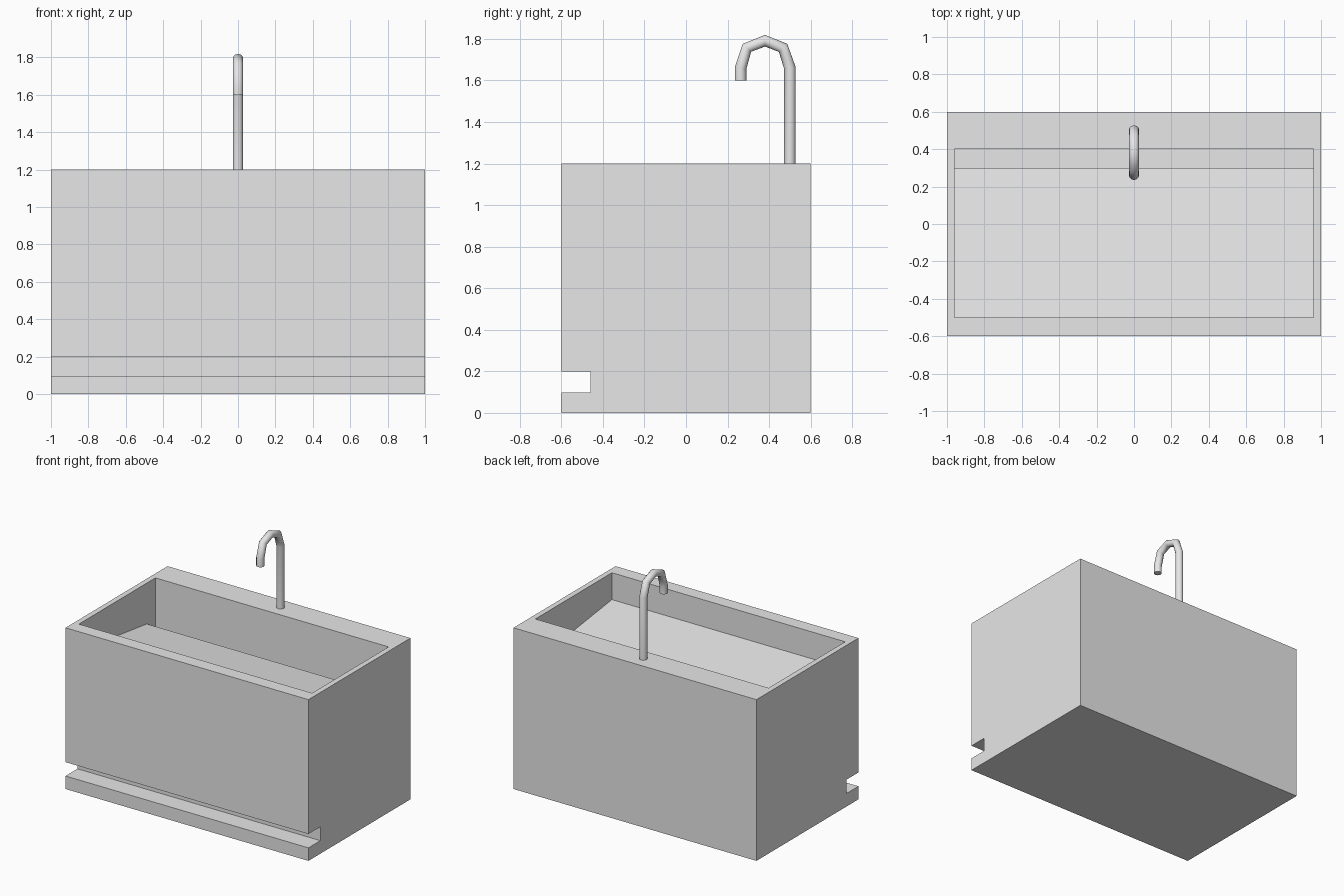
import bpy
import bmesh
import math

cube = bpy.data.objects.get("Cube")
if cube:
    bpy.data.objects.remove(cube, do_unlink=True)

# Single light grey finish
grey = bpy.data.materials.new("light_grey")
grey.use_nodes = True
colour = (0.8, 0.8, 0.8, 1)
grey.diffuse_color = colour
grey.node_tree.nodes["Principled BSDF"].inputs["Base Color"].default_value = colour


def extrude_profile(name, profile, half_width):
    """Extrude a (y, z) side profile across x."""
    bm = bmesh.new()
    face = bm.faces.new([bm.verts.new((-half_width, y, z)) for y, z in profile])
    result = bmesh.ops.extrude_face_region(bm, geom=[face])
    moved = [v for v in result["geom"] if isinstance(v, bmesh.types.BMVert)]
    bmesh.ops.translate(bm, verts=moved, vec=(2 * half_width, 0, 0))
    bmesh.ops.recalc_face_normals(bm, faces=bm.faces)
    mesh = bpy.data.meshes.new(name)
    bm.to_mesh(mesh)
    bm.free()
    mesh.materials.append(grey)
    obj = bpy.data.objects.new(name, mesh)
    bpy.context.collection.objects.link(obj)
    return obj


def activate(obj):
    bpy.ops.object.select_all(action='DESELECT')
    obj.select_set(True)
    bpy.context.view_layer.objects.active = obj


# Cabinet block with a toe recess along the front
body = extrude_profile("sink_body", [
    (-0.6, 0), (0.6, 0), (0.6, 1.2), (-0.6, 1.2),
    (-0.6, 0.2), (-0.46, 0.2), (-0.46, 0.097), (-0.6, 0.097)], 1)

# Basin with a floor sloping back to a drain slot
basin = extrude_profile("basin_cutter", [
    (-0.5, 1.0), (0.3, 0.895), (0.3, 0.8), (0.4, 0.8),
    (0.4, 1.4), (-0.5, 1.4)], 0.96)
basin.hide_render = True
cut = body.modifiers.new("basin", 'BOOLEAN')
cut.operation = 'DIFFERENCE'
cut.solver = 'EXACT'
cut.object = basin
activate(body)
bpy.ops.object.modifier_apply(modifier=cut.name)
bpy.data.objects.remove(basin, do_unlink=True)

# Gooseneck faucet swept along a bent path
path = [(0.5, 1.2), (0.5, 1.66), (0.467, 1.757), (0.38, 1.791),
        (0.293, 1.757), (0.263, 1.66), (0.263, 1.6)]
curve = bpy.data.curves.new("faucet", 'CURVE')
curve.dimensions = '3D'
curve.bevel_depth = 0.028
curve.bevel_resolution = 4
curve.use_fill_caps = True
spline = curve.splines.new('POLY')
spline.points.add(len(path) - 1)
for point, (y, z) in zip(spline.points, path):
    point.co = (0, y, z, 1)
curve.materials.append(grey)
faucet = bpy.data.objects.new("faucet", curve)
bpy.context.collection.objects.link(faucet)
activate(faucet)
bpy.ops.object.convert(target='MESH')
faucet = bpy.context.view_layer.objects.active

# Weld the end caps, then smooth the tube
bm = bmesh.new()
bm.from_mesh(faucet.data)
bmesh.ops.remove_doubles(bm, verts=bm.verts, dist=0.0001)
bmesh.ops.recalc_face_normals(bm, faces=bm.faces)
bm.to_mesh(faucet.data)
bm.free()
bpy.ops.object.shade_smooth_by_angle(angle=math.radians(60))
